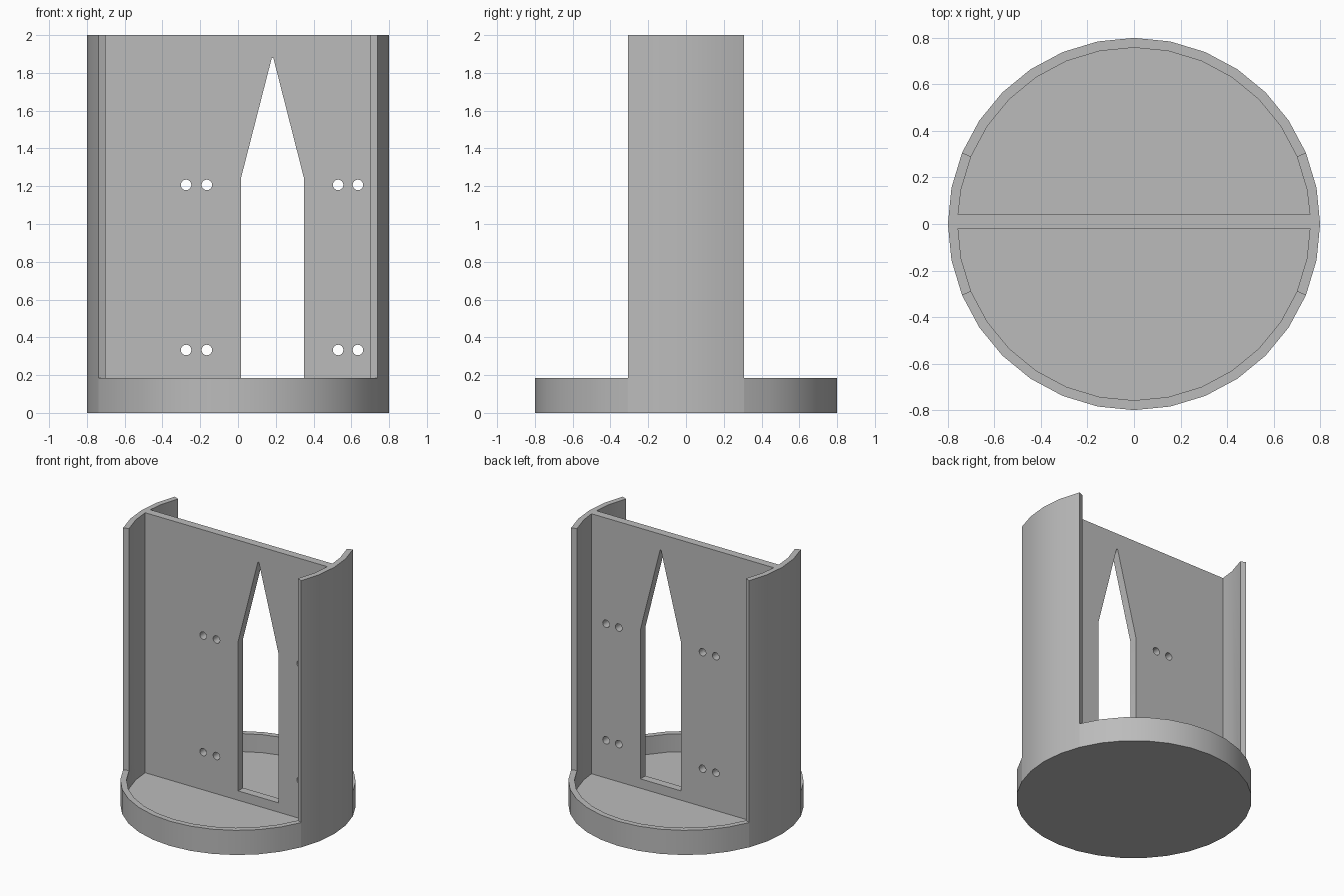
import bpy, bmesh, math
from mathutils import Vector

if "Cube" in bpy.data.objects:
    bpy.data.objects.remove(bpy.data.objects["Cube"], do_unlink=True)

SIDES, OUTER, INNER = 32, 0.80, 0.758
HEIGHT, RIM, FLOOR = 2.0, 0.185, 0.05

grey = bpy.data.materials.new("plain grey")
grey.use_nodes = True
grey.diffuse_color = (0.5, 0.5, 0.5, 1)
grey.node_tree.nodes["Principled BSDF"].inputs["Base Color"].default_value = (0.5, 0.5, 0.5, 1)


def ring(radius, first=0, last=SIDES - 1):
    """Points on the regular polygon of the tube."""
    step = 2 * math.pi / SIDES
    return [(radius * math.cos(i * step), radius * math.sin(i * step)) for i in range(first, last + 1)]


def prism(name, outline, start, end, along_y=False):
    """Extrude a flat outline along z, or an x/z outline along y."""
    bm = bmesh.new()
    place = (lambda a, b: (a, start, b)) if along_y else (lambda a, b: (a, b, start))
    face = bm.faces.new([bm.verts.new(place(a, b)) for a, b in outline])
    top = bmesh.ops.extrude_face_region(bm, geom=[face])["geom"]
    shift = Vector((0, end - start, 0)) if along_y else Vector((0, 0, end - start))
    bmesh.ops.translate(bm, verts=[v for v in top if isinstance(v, bmesh.types.BMVert)], vec=shift)
    bmesh.ops.recalc_face_normals(bm, faces=bm.faces)
    mesh = bpy.data.meshes.new(name)
    bm.to_mesh(mesh)
    bm.free()
    mesh.materials.append(grey)
    obj = bpy.data.objects.new(name, mesh)
    bpy.context.collection.objects.link(obj)
    return obj


# Solid round body, carved below
body = prism("divided_holder", ring(OUTER), 0, HEIGHT)
cutters = []
half = SIDES // 2

for side, face_y in ((1, 0.04), (-1, -0.02)):
    # Half-round pocket on each side of the dividing panel
    arc = [(x, side * y) for x, y in ring(INNER, 1, half - 1)]
    outline = [(INNER - 0.002, face_y)] + arc + [(-INNER + 0.002, face_y)]
    cutters.append(prism("pocket_cutter", outline, FLOOR, HEIGHT + 0.1))
    # Wide opening above the rim, with radial edges
    a, b = ring(0.65, 2, 2)[0], ring(1.2, 2, 2)[0]
    outline = [a, b, (b[0], 1.2), (-b[0], 1.2), (-b[0], b[1]), (-a[0], a[1])]
    outline = [(x, side * y) for x, y in outline]
    cutters.append(prism("opening_cutter", outline, RIM, HEIGHT + 0.1))

# Pointed slot through the panel
slot = [(0.015, 0.12), (0.35, 0.12), (0.35, 1.24), (0.187, 1.88), (0.179, 1.88), (0.015, 1.24)]
cutters.append(prism("slot_cutter", slot, -0.1, 0.1, True))

# Paired screw holes
for x in (-0.275, -0.165, 0.53, 0.635):
    for z in (0.333, 1.207):
        circle = [(x + px, z + pz) for px, pz in ring(0.028)[::2]]
        cutters.append(prism("hole_cutter", circle, -0.1, 0.1, True))

bpy.context.view_layer.objects.active = body
for cutter in cutters:
    cutter.hide_render = True
    cut = body.modifiers.new("cut", "BOOLEAN")
    cut.operation, cut.solver, cut.object = "DIFFERENCE", "EXACT", cutter
    bpy.ops.object.modifier_apply(modifier=cut.name)
    bpy.data.objects.remove(cutter, do_unlink=True)

# Smooth round wall, crisp edges
bpy.ops.object.select_all(action="DESELECT")
body.select_set(True)
bpy.ops.object.shade_smooth_by_angle(angle=math.radians(30))
